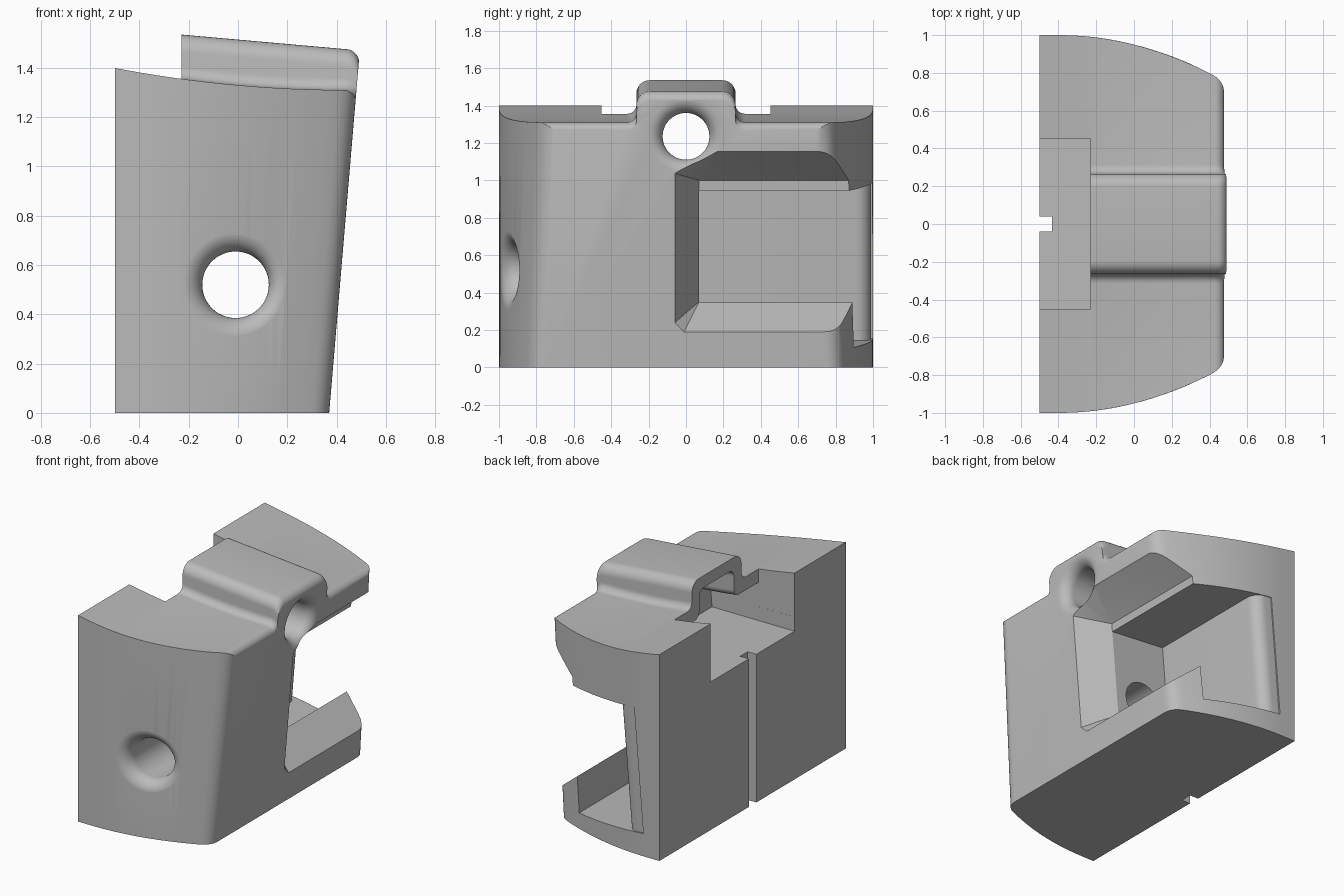
import bpy, bmesh, math
from mathutils import Vector

default = bpy.data.objects.get("Cube")
if default:
    bpy.data.objects.remove(default, do_unlink=True)

SLOPE = 0.0845          # lean of the front face
FRONT = 0.37            # front face at ground level
LEAN = math.atan(SLOPE)

grey = bpy.data.materials.new("plain_grey")
grey.use_nodes = True
GREY = (0.5, 0.5, 0.5, 1)
grey.diffuse_color = GREY
grey.node_tree.nodes["Principled BSDF"].inputs["Base Color"].default_value = GREY


def finish(name, bm):
    bmesh.ops.recalc_face_normals(bm, faces=bm.faces)
    mesh = bpy.data.meshes.new(name)
    bm.to_mesh(mesh)
    bm.free()
    ob = bpy.data.objects.new(name, mesh)
    bpy.context.collection.objects.link(ob)
    mesh.materials.append(grey)
    return ob


def loft(name, rings):
    """Closed solid through rings that share one point count."""
    bm = bmesh.new()
    loops = [[bm.verts.new(p) for p in ring] for ring in rings]
    n = len(loops[0])
    for a, b in zip(loops, loops[1:]):
        for i in range(n):
            j = (i + 1) % n
            bm.faces.new((a[i], a[j], b[j], b[i]))
    bm.faces.new(loops[0])
    bm.faces.new(loops[-1])
    return finish(name, bm)


def box(name, lo, hi):
    ring = [(lo[0], lo[1]), (hi[0], lo[1]), (hi[0], hi[1]), (lo[0], hi[1])]
    return loft(name, [[(x, y, z) for x, y in ring] for z in (lo[2], hi[2])])


def arc(cx, cy, r, a0, a1, n=8):
    return [(cx + r * math.cos(math.radians(a0 + (a1 - a0) * i / n)),
             cy + r * math.sin(math.radians(a0 + (a1 - a0) * i / n)))
            for i in range(n + 1)]


def boolean(ob, cutter, op="DIFFERENCE"):
    cutter.hide_render = True
    mod = ob.modifiers.new(op, "BOOLEAN")
    mod.operation, mod.object, mod.solver = op, cutter, "EXACT"
    bpy.context.view_layer.objects.active = ob
    bpy.ops.object.modifier_apply(modifier=mod.name)
    bpy.data.objects.remove(cutter, do_unlink=True)


# Footprint: flat back, bowed ends, rounded front corners
def side(x):
    return 1 - max(0, x + 0.4) ** 2 / 3.2


def footprint(z):
    xf = FRONT + SLOPE * z
    xs = xf - 0.07
    half = [(-0.5, 1.0)] + [(-0.4 + (xs + 0.4) * i / 20, side(-0.4 + (xs + 0.4) * i / 20)) for i in range(21)]
    p0, p1, p2 = Vector((xs, side(xs))), Vector((xf, side(xf))), Vector((xf, side(xf) - 0.07))
    for i in range(1, 9):
        t = i / 8
        half.append(tuple(p0 * (1 - t) ** 2 + p1 * 2 * t * (1 - t) + p2 * t * t))
    return [(x, y, z) for x, y in half + [(x, -y) for x, y in reversed(half)]]


# Roof section: sagging deck with a filleted raised ridge
def roof(t, bottom, half_y, width, r_low, r_high, sink_deck=0, sink_ridge=0):
    deck = 1.31 + 0.098 * (0.337 - t) ** 2 - sink_deck
    crest = 1.475 + 0.088 * (0.324 - t) - sink_ridge
    half = [(half_y, bottom), (half_y, deck)]
    half += arc(width + r_low, deck + r_low, r_low, -90, -180)
    half += arc(width - r_high, crest - r_high, r_high, 0, 90)
    ring = half + [(-y, z) for y, z in reversed(half)]
    return [(t + SLOPE * z, y, z) for y, z in ring]


body = loft("body_shell", [footprint(0), footprint(1.8)])
rings = [roof(-0.8 + 1.117 * i / 16, -0.2, 1.2, 0.265, 0.05, 0.07) for i in range(17)]
R = 0.055               # rounded front rim
for i in range(1, 9):
    a = math.radians(90 * i / 8)
    drop = R * (1 - math.cos(a))
    rings.append(roof(0.317 + R * math.sin(a), -0.2, 1.2, 0.265, 0.05, 0.07, drop, drop))
boolean(body, loft("roof_envelope", rings), "INTERSECT")

# Hollow under the roof, open at the back
hollow = [roof(-0.8 + 0.835 * i / 12, 1.005, 0.45, 0.185, 0.05, 0.05, 0.09, 0.08) for i in range(13)]
boolean(body, loft("roof_hollow", hollow))
boolean(body, box("back_notch", (-0.8, -0.4505, 1.1), (-0.23, 0.4505, 2)))
boolean(body, box("back_groove", (-0.7, -0.04, -0.2), (-0.435, 0.04, 1.1)))


# Side pocket, built in the frame of the leaning front face
def lean(u, y, w):
    c, s = math.cos(LEAN), math.sin(LEAN)
    return (FRONT + u * c + w * s, y, w * c - u * s)


mouth = [(-0.06, 0.24), (-0.01, 0.19), (1.3, 0.19), (1.3, 1.16), (0.17, 1.16), (0.03, 1.1), (-0.06, 1.04)]
throat = [(0.07, 0.334), (1.3, 0.334), (1.3, 0.986), (0.07, 0.986)]
bm = bmesh.new()
for u, outline in ((0.1, mouth), (0.001, mouth), (-0.21, throat)):
    for y, w in outline:
        bm.verts.new(lean(u, y, w))
bmesh.ops.convex_hull(bm, input=bm.verts)
bmesh.ops.dissolve_limit(bm, angle_limit=0.01, verts=bm.verts, edges=bm.edges)
boolean(body, finish("pocket_mouth", bm))

plan = [(1.3, -0.205), (0.07, -0.205), (0.07, -0.63)]
plan += arc(0.91, -0.71, 0.08, 90, 0) + [(0.99, -0.76), (1.3, -0.76)]
boolean(body, loft("pocket_slot", [[lean(u, y, w) for y, u in plan] for w in (0.09, 0.93)]))


# Round holes with flared rims that follow the surface they pierce
def flared_hole(name, r, flare, length, place):
    steps = [(r + flare, -0.1)] + [(r + flare - a, d) for a, d in
             [(flare * math.sin(math.radians(k * 9)), flare * (1 - math.cos(math.radians(k * 9))))
              for k in range(11)]]
    steps += [(r, length)]
    rings = []
    for rad, depth in steps:
        rings.append([place(rad * math.cos(math.tau * i / 48), rad * math.sin(math.tau * i / 48), depth)
                      for i in range(48)])
    return loft(name, rings)


def on_end(a, b, depth):
    x = a - 0.01
    return (x, depth - side(x), 0.52 + b)


def on_front(a, b, depth):
    z = 1.235 + b
    return (FRONT + SLOPE * z - depth, a, z)


boolean(body, flared_hole("end_hole", 0.135, 0.08, 1.3, on_end))
boolean(body, flared_hole("front_hole", 0.125, 0.075, 0.5, on_front))

# Smooth the curved surfaces, keep edges crisp
body.data.materials.clear()
body.data.materials.append(grey)
for p in body.data.polygons:
    p.material_index = 0
bpy.ops.object.select_all(action="DESELECT")
body.select_set(True)
bpy.context.view_layer.objects.active = body
bpy.ops.object.shade_smooth_by_angle(angle=math.radians(30))
